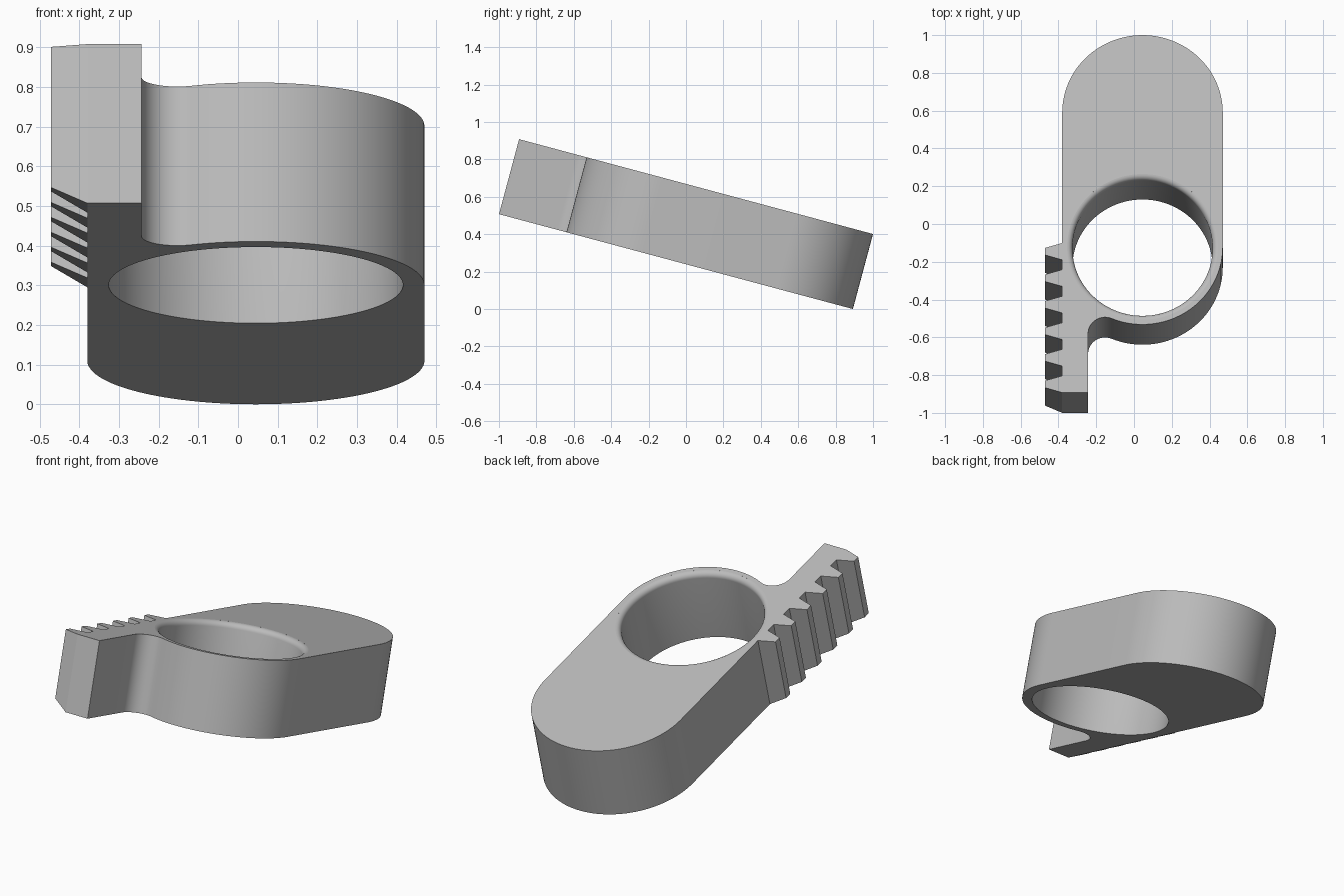
import bpy, bmesh
from math import sin, cos, pi, radians, atan2, sqrt

if "Cube" in bpy.data.objects:
    bpy.data.objects.remove(bpy.data.objects["Cube"], do_unlink=True)

TILT, LIFT = radians(-15), 0.454
HALF_LEN, HALF_THICK = 0.9795, 0.2075
LEFT, ARM_RIGHT = -0.38, -0.243        # long straight edge, inner edge of the arm
CX, R = 0.045, 0.425                   # rounded body axis and radius
RING_Y, REAR_Y = -0.181, HALF_LEN - R
BORE, ROUND = 0.371, 0.03

grey = bpy.data.materials.new("plain_grey")
grey.use_nodes = True
grey.diffuse_color = (0.5, 0.5, 0.5, 1)
grey.node_tree.nodes["Principled BSDF"].inputs["Base Color"].default_value = (0.5, 0.5, 0.5, 1)


def make_object(name, bm):
    bmesh.ops.recalc_face_normals(bm, faces=bm.faces)
    mesh = bpy.data.meshes.new(name)
    bm.to_mesh(mesh)
    bm.free()
    mesh.materials.append(grey)
    ob = bpy.data.objects.new(name, mesh)
    bpy.context.collection.objects.link(ob)
    return ob


def arc(cx, cy, r, a0, a1, n):
    return [(cx + r * cos(a0 + (a1 - a0) * i / n), cy + r * sin(a0 + (a1 - a0) * i / n))
            for i in range(n + 1)]


def select_only(ob):
    bpy.ops.object.select_all(action='DESELECT')
    ob.select_set(True)
    bpy.context.view_layer.objects.active = ob


# Lever body: straight arm, hollow fillet, ring and rounded rear in one outline
fr = 0.09
fx = ARM_RIGHT + fr
fy = RING_Y - sqrt((R + fr) ** 2 - (CX - fx) ** 2)
join = atan2(RING_Y - fy, CX - fx)
outline = [(LEFT, -HALF_LEN), (ARM_RIGHT, -HALF_LEN)]
outline += arc(fx, fy, fr, pi, join, 20)
outline += arc(CX, RING_Y, R, pi + join, 2 * pi, 36)[1:]
outline += arc(CX, REAR_Y, R, 0, pi, 56)
bm = bmesh.new()
base = bm.faces.new([bm.verts.new((x, y, -HALF_THICK)) for x, y in outline])
top = bmesh.ops.extrude_face_region(bm, geom=[base])["geom"]
bmesh.ops.translate(bm, vec=(0, 0, 2 * HALF_THICK),
                    verts=[v for v in top if isinstance(v, bmesh.types.BMVert)])
if not any(len(f.verts) > 4 and f.calc_center_median().z < 0 for f in bm.faces):
    bm.faces.new([v for v in base.verts])
body = make_object("lever_body", bm)

# Bore cutter: a turned profile that rounds the upper rim
profile = [(BORE, -HALF_THICK - 0.1)]
profile += arc(BORE + ROUND, HALF_THICK - ROUND, ROUND, pi, pi / 2 + 0.06, 7)
profile += [(BORE + ROUND, HALF_THICK + 0.1)]
bm = bmesh.new()
SEG = 96
rings = [[bm.verts.new((CX + r * cos(2 * pi * i / SEG), RING_Y + r * sin(2 * pi * i / SEG), z))
          for i in range(SEG)] for r, z in profile]
for lo, hi in zip(rings, rings[1:]):
    for i in range(SEG):
        j = (i + 1) % SEG
        bm.faces.new((lo[i], lo[j], hi[j], hi[i]))
bm.faces.new(rings[0])
bm.faces.new(rings[-1])
cutter = make_object("bore_cutter", bm)
cutter.hide_render = True
select_only(body)
cut = body.modifiers.new("bore", 'BOOLEAN')
cut.operation, cut.solver, cut.object = 'DIFFERENCE', 'EXACT', cutter
bpy.ops.object.modifier_apply(modifier=cut.name)
bpy.data.objects.remove(cutter, do_unlink=True)
bpy.ops.object.shade_smooth_by_angle(angle=radians(30))

# Rack teeth: tapered blocks with a sloping underside, open where they meet the body
TIP, PITCH, ROOT_HALF, TIP_HALF = -0.472, 0.1455, 0.046, 0.019
bm = bmesh.new()
for k in range(6):
    y = -HALF_LEN + ROOT_HALF + k * PITCH
    loops = []
    for x, h, low in ((LEFT, ROOT_HALF, 0), (TIP, TIP_HALF, 0.0485)):
        loops.append([bm.verts.new((x, y + s * h, z)) for s, z in
                      ((-1, -HALF_THICK + low), (1, -HALF_THICK + low),
                       (1, HALF_THICK), (-1, HALF_THICK))])
    root, tip = loops
    for i in range(4):
        j = (i + 1) % 4
        bm.faces.new((root[i], root[j], tip[j], tip[i]))
    bm.faces.new(tip)
teeth = make_object("rack_teeth", bm)

# Lean the whole lever down toward the rear
for ob in (body, teeth):
    ob.rotation_euler = (TILT, 0, 0)
    ob.location = (0, 0, LIFT)
